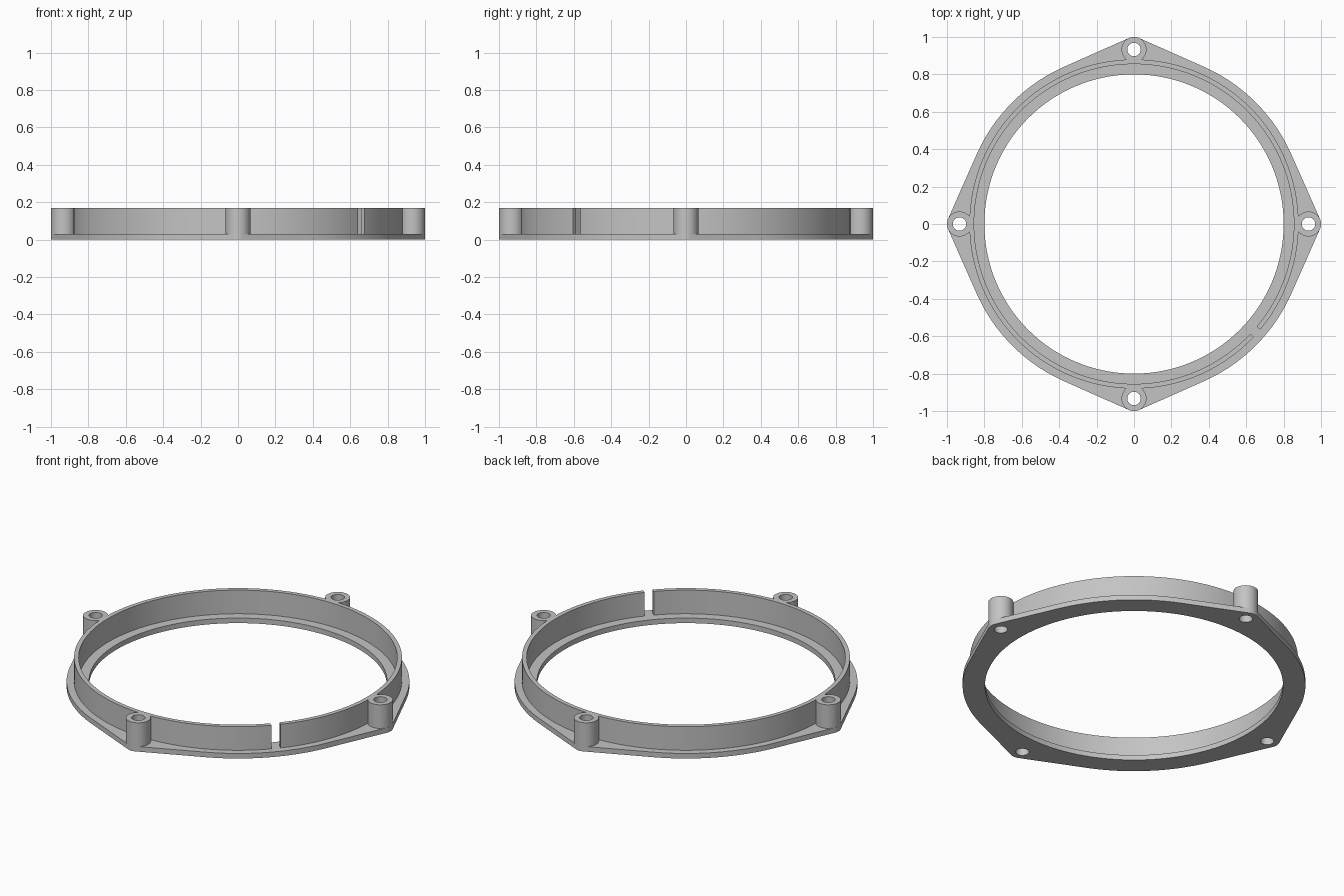
import bpy
import bmesh
from math import sin, cos, acos, asin, atan2, radians, pi, tau

old = bpy.data.objects.get("Cube")
if old:
    bpy.data.objects.remove(old, do_unlink=True)

# Main dimensions
PLATE_TOP, TOP = 0.03, 0.17
BORE, WALL_IN, WALL_OUT, FLANGE = 0.80, 0.855, 0.88, 0.92
BOSS_AT, BOSS_R, HOLE_R = 0.933, 0.067, 0.036
SLIT_ANGLE, SLIT_HALF = radians(-41.6), 0.026

grey = bpy.data.materials.new("plain grey")
grey.use_nodes = True
colour = (0.55, 0.55, 0.55, 1)
grey.diffuse_color = colour
grey.node_tree.nodes["Principled BSDF"].inputs["Base Color"].default_value = colour


def arc(radius, start, end, steps, centre=(0, 0)):
    """Points along an arc, both ends included."""
    angles = [start + (end - start) * i / steps for i in range(steps + 1)]
    return [(centre[0] + radius * cos(a), centre[1] + radius * sin(a)) for a in angles]


def circle(radius, steps, centre=(0, 0)):
    return arc(radius, 0, tau, steps, centre)[:-1]


def boss_centre(angle):
    return (BOSS_AT * cos(angle), BOSS_AT * sin(angle))


def extrude_outline(name, loops, bottom, top):
    """Fill closed loops (inner ones become holes) and give them height."""
    bm = bmesh.new()
    for loop in loops:
        verts = [bm.verts.new((x, y, bottom)) for x, y in loop]
        for a, b in zip(verts, verts[1:] + verts[:1]):
            bm.edges.new((a, b))
    bmesh.ops.triangle_fill(bm, edges=bm.edges[:], use_beauty=True, normal=(0, 0, 1))
    result = bmesh.ops.extrude_face_region(bm, geom=bm.faces[:], use_keep_orig=True)
    raised = [g for g in result["geom"] if isinstance(g, bmesh.types.BMVert)]
    bmesh.ops.translate(bm, verts=raised, vec=(0, 0, top - bottom))
    bmesh.ops.recalc_face_normals(bm, faces=bm.faces[:])
    mesh = bpy.data.meshes.new(name)
    bm.to_mesh(mesh)
    bm.free()
    mesh.materials.append(grey)
    obj = bpy.data.objects.new(name, mesh)
    bpy.context.collection.objects.link(obj)
    bpy.ops.object.select_all(action="DESELECT")
    obj.select_set(True)
    bpy.context.view_layer.objects.active = obj
    bpy.ops.object.shade_smooth_by_angle(angle=radians(30))
    return obj


quarters = [i * pi / 2 for i in range(4)]
bolt_holes = [circle(HOLE_R, 32, boss_centre(q)) for q in quarters]

# Flange plate: a disc with four tangent pointed lugs
tangent = acos((FLANGE - BOSS_R) / BOSS_AT)
outline = []
for q in quarters:
    outline += arc(BOSS_R, q - tangent, q + tangent, 12, boss_centre(q))
    outline += arc(FLANGE, q + tangent, q + pi / 2 - tangent, 24)
extrude_outline("flange_plate", [outline, circle(BORE, 144)] + bolt_holes, 0, PLATE_TOP)

# Split wall with four screw bosses merged into its outer side
phi = acos((WALL_OUT**2 - BOSS_AT**2 - BOSS_R**2) / (2 * BOSS_AT * BOSS_R))
neck = atan2(BOSS_R * sin(phi), BOSS_AT + BOSS_R * cos(phi))
slit_out, slit_in = asin(SLIT_HALF / WALL_OUT), asin(SLIT_HALF / WALL_IN)
wall = []
start = SLIT_ANGLE + slit_out
for q in quarters:
    wall += arc(WALL_OUT, start, q - neck, 32)[:-1]
    wall += arc(BOSS_R, q - phi, q + phi, 32, boss_centre(q))[:-1]
    start = q + neck
wall += arc(WALL_OUT, start, SLIT_ANGLE + tau - slit_out, 20)
wall += arc(WALL_IN, SLIT_ANGLE + tau - slit_in, SLIT_ANGLE + slit_in, 144)
extrude_outline("split_wall_with_bosses", [wall] + bolt_holes, PLATE_TOP, TOP)
